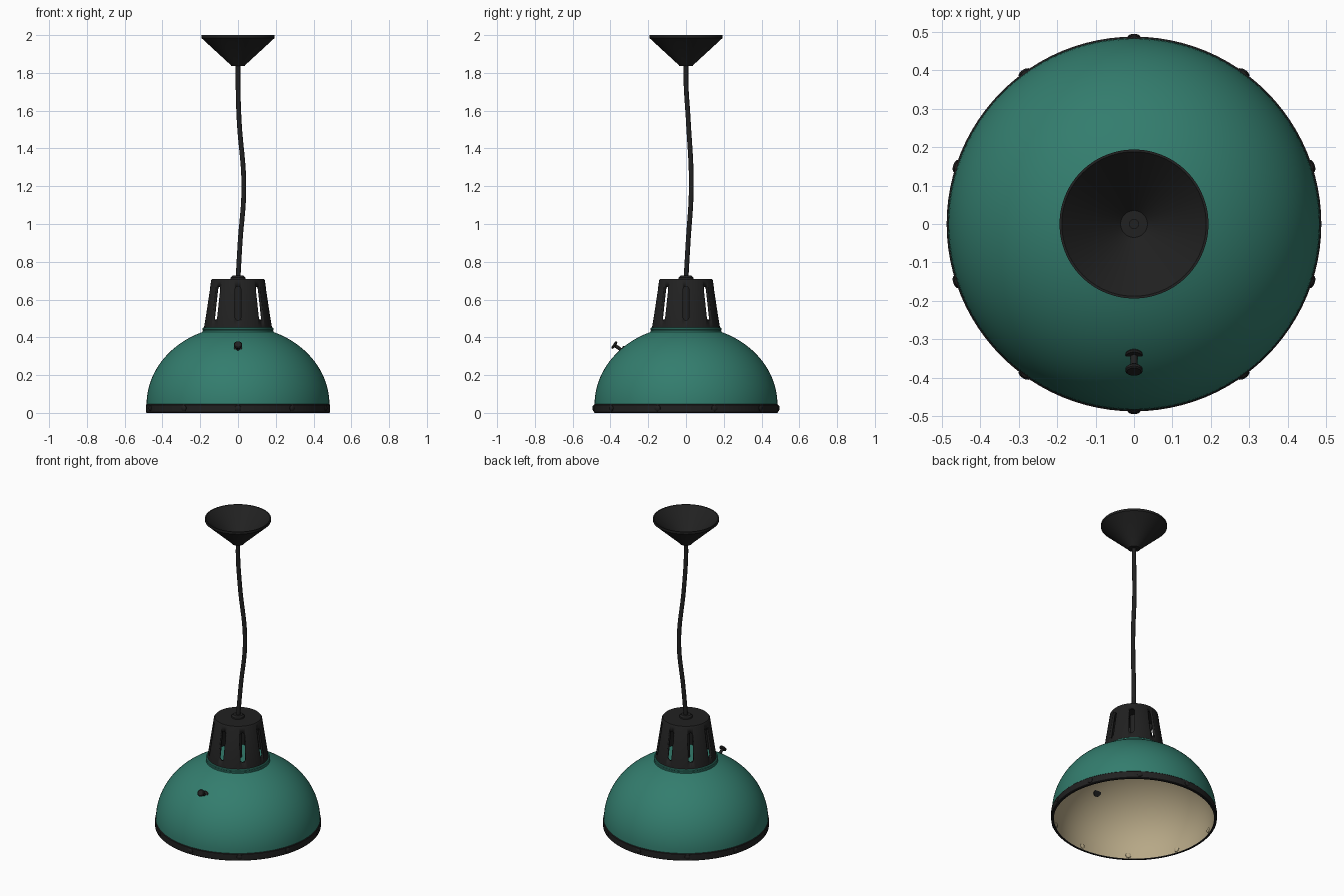
import bpy, bmesh, math
from mathutils import Vector

if "Cube" in bpy.data.objects:
    bpy.data.objects.remove(bpy.data.objects["Cube"])


def mat(name, rgb):
    m = bpy.data.materials.new(name)
    m.diffuse_color = (*rgb, 1)
    m.use_nodes = True
    m.node_tree.nodes["Principled BSDF"].inputs["Base Color"].default_value = m.diffuse_color
    return m


GREEN = mat("green enamel", (0.033, 0.205, 0.155))
BLACK = mat("black metal", (0.015, 0.015, 0.015))
CREAM = mat("cream lining", (0.47, 0.39, 0.24))


def finish(bm, name, material, angle=35):
    bmesh.ops.remove_doubles(bm, verts=bm.verts, dist=1e-5)
    bmesh.ops.recalc_face_normals(bm, faces=bm.faces)
    me = bpy.data.meshes.new(name)
    bm.to_mesh(me)
    bm.free()
    ob = bpy.data.objects.new(name, me)
    bpy.context.collection.objects.link(ob)
    me.materials.append(material)
    bpy.ops.object.select_all(action='DESELECT')
    ob.select_set(True)
    bpy.context.view_layer.objects.active = ob
    bpy.ops.object.shade_smooth_by_angle(angle=math.radians(angle))
    return ob


def lathe(name, profile, material, n=96, closed=False, origin=(0, 0, 0), axis=(0, 0, 1)):
    """Revolve (radius, height) points round an axis."""
    bm = bmesh.new()
    rot = Vector((0, 0, 1)).rotation_difference(Vector(axis))
    rings = []
    for r, z in profile:
        rings.append([bm.verts.new(rot @ Vector((r * math.cos(2 * math.pi * i / n),
                                                 r * math.sin(2 * math.pi * i / n), z))
                                   + Vector(origin)) for i in range(n)])
    pairs = list(zip(rings, rings[1:]))
    if closed:
        pairs.append((rings[-1], rings[0]))
    for a, b in pairs:
        for i in range(n):
            j = (i + 1) % n
            bm.faces.new((a[i], a[j], b[j], b[i]))
    return finish(bm, name, material)


def dome(a, b, r_end, z0=0.045, steps=20):
    """Quarter ellipse from the rim up to radius r_end."""
    t_end = math.acos(r_end / a)
    return [(a * math.cos(t_end * i / steps), z0 + b * math.sin(t_end * i / steps))
            for i in range(steps + 1)]


# shade: green outside, closed neck, cream lining inside
outer = dome(0.484, 0.416, 0.188)
lathe("shade", outer + [(0.188, 0.436), (0.184, 0.438), (0.188, 0.441),
                        (0.188, 0.449), (0.184, 0.452), (0, 0.452)], GREEN)
lathe("shade_lining", [(0.472, 0.004)] + dome(0.472, 0.404, 0.18) + [(0.17, 0.425), (0, 0.43)], CREAM)

# black band round the rim
lathe("rim_band", [(0.473, 0.0), (0.484, 0.0), (0.488, 0.004), (0.488, 0.043),
                   (0.484, 0.047), (0.473, 0.047)], BLACK, closed=True)

# rivets round the band, with small heads inside
HEAD = [(0.017, 0), (0.016, 0.004), (0.010, 0.008), (0, 0.009)]
for k in range(10):
    t = math.pi / 2 + k * math.pi / 5
    d = Vector((math.cos(t), math.sin(t), 0))
    up = Vector((0, 0, 0.025))
    lathe(f"rivet_{k}", HEAD, BLACK, 16, origin=d * 0.486 + up, axis=d)
    lathe(f"inner_rivet_{k}", HEAD, CREAM, 16, origin=d * 0.473 + up, axis=-d)

# vented cap: hollow cone
cap = lathe("vented_cap", [(0.18, 0.45), (0.142, 0.702), (0.136, 0.71), (0, 0.71),
                           (0, 0.696), (0.128, 0.696), (0.166, 0.45), (0.18, 0.45)], BLACK)

# slot cutters: eight upright rounded slots
bm = bmesh.new()
w, z_lo, z_hi = 0.015, 0.505, 0.655
section = [(w * math.cos(math.pi * i / 8), z_hi + w * math.sin(math.pi * i / 8)) for i in range(9)]
section += [(-x, z_lo + z_hi - z) for x, z in section]
for k in range(8):
    t = k * math.pi / 4
    d, s = Vector((math.cos(t), math.sin(t), 0)), Vector((-math.sin(t), math.cos(t), 0))
    a, b = [[bm.verts.new(d * r + s * x + Vector((0, 0, z))) for x, z in section] for r in (0.09, 0.23)]
    bm.faces.new(a)
    bm.faces.new(b[::-1])
    for i in range(len(a)):
        j = (i + 1) % len(a)
        bm.faces.new((a[i], b[i], b[j], a[j]))
cutter = finish(bm, "slot_cutter", BLACK)
cutter.hide_render = True
bpy.context.view_layer.objects.active = cap
mod = cap.modifiers.new("slots", 'BOOLEAN')
mod.operation, mod.solver, mod.object = 'DIFFERENCE', 'EXACT', cutter
bpy.ops.object.modifier_apply(modifier=mod.name)
bpy.data.objects.remove(cutter)

# lamp socket inside the cap, and cord grommet on top
lathe("lamp_socket", [(0, 0.452), (0.024, 0.452), (0.024, 0.697), (0, 0.697)], BLACK, 32)
lathe("cord_grommet", [(0.04, 0.709), (0.038, 0.718), (0.028, 0.727), (0, 0.727)], BLACK, 32)

# side screw on the front of the shade
lathe("side_screw", [(0, -0.012), (0.025, -0.012), (0.025, -0.001), (0.021, 0.003), (0.009, 0.003),
                     (0.009, 0.036), (0.019, 0.038), (0.022, 0.041), (0.022, 0.048),
                     (0.018, 0.051), (0, 0.051)], BLACK, 32,
      origin=(0, -0.343, 0.334), axis=(0, -0.8, 0.55))

# hanging cord: gently bowed curve
cu = bpy.data.curves.new("cord", 'CURVE')
cu.dimensions = '3D'
cu.bevel_depth, cu.bevel_resolution, cu.resolution_u = 0.013, 4, 12
cu.use_fill_caps = True
path = [(0, 0, 0.71), (0.011, 0.011, 0.9), (0.031, 0.028, 1.2), (0.006, 0.012, 1.55),
        (0, 0, 1.75), (0, 0, 1.85)]
sp = cu.splines.new('BEZIER')
sp.bezier_points.add(len(path) - 1)
for p, co in zip(sp.bezier_points, path):
    p.co = co
    p.handle_left_type = p.handle_right_type = 'AUTO'
cu.materials.append(BLACK)
bpy.context.collection.objects.link(bpy.data.objects.new("cord", cu))

# ceiling canopy: hollow cone open at the top
lathe("ceiling_canopy", [(0, 1.845), (0.035, 1.845), (0.188, 2.0), (0.194, 2.0), (0.194, 1.985),
                         (0.04, 1.843), (0.036, 1.837), (0, 1.837)], BLACK)
